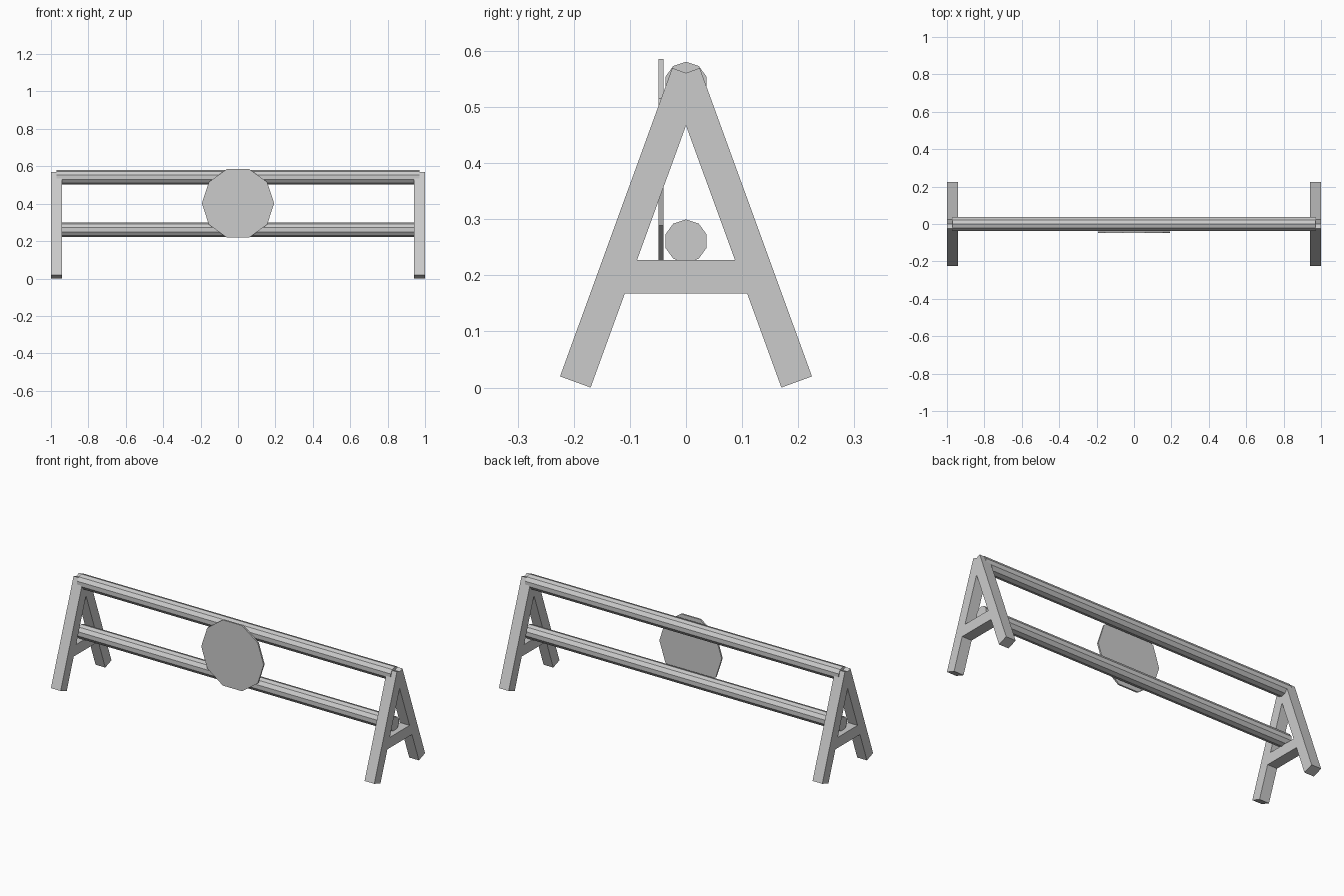
import bpy, bmesh
from math import sin, cos, tan, pi, radians

if "Cube" in bpy.data.objects:
    bpy.data.objects.remove(bpy.data.objects["Cube"])


def extrude(name, pts, axis, start, end):
    """Prism: 2D profile (y,z) swept along X, or (x,z) swept along Y."""
    bm = bmesh.new()
    place = (lambda p: (start, p[0], p[1])) if axis == 'X' else (lambda p: (p[0], start, p[1]))
    face = bm.faces.new([bm.verts.new(place(p)) for p in pts])
    new = bmesh.ops.extrude_face_region(bm, geom=[face], use_keep_orig=True)['geom']
    d = end - start
    bmesh.ops.translate(bm, verts=[v for v in new if isinstance(v, bmesh.types.BMVert)],
                        vec=(d, 0, 0) if axis == 'X' else (0, d, 0))
    bmesh.ops.recalc_face_normals(bm, faces=bm.faces[:])
    mesh = bpy.data.meshes.new(name)
    bm.to_mesh(mesh)
    bm.free()
    obj = bpy.data.objects.new(name, mesh)
    bpy.context.collection.objects.link(obj)
    return obj


def decagon(r, cz, turn=0.0):
    return [(r * cos(turn + i * pi / 5), cz + r * sin(turn + i * pi / 5)) for i in range(10)]


# Leaning timber profile: foot corner, width, length, lean angle
LEAN, W, LENGTH = radians(20), 0.058, 0.585
c, s = cos(LEAN), sin(LEAN)
foot = (-0.17, 0.0)
outer = (foot[0] - W * c, foot[1] + W * s)
leg = [foot, outer,
       (outer[0] + LENGTH * s, outer[1] + LENGTH * c),
       (foot[0] + LENGTH * s, foot[1] + LENGTH * c)]

# A-frame at each end
for label, x in (("left", -1.0), ("right", 0.94)):
    extrude(f"{label}_front_leg", leg, 'X', x, x + 0.06)
    extrude(f"{label}_back_leg", [(-y, z) for y, z in leg], 'X', x, x + 0.06)
    lo, hi = 0.168, 0.227
    y_lo, y_hi = 0.14, 0.14 - (hi - lo) * tan(LEAN)
    extrude(f"{label}_crossbar", [(-y_lo, lo), (y_lo, lo), (y_hi, hi), (-y_hi, hi)],
            'X', x, x + 0.06)

# Horizontal poles
for name, z in (("upper_pole", 0.542), ("lower_pole", 0.261)):
    extrude(name, decagon(0.0386, z, pi / 2), 'X', -0.97, 0.97)

# Flat disc on the front
extrude("front_disc", decagon(0.193, 0.402), 'Y', -0.049, -0.040)
